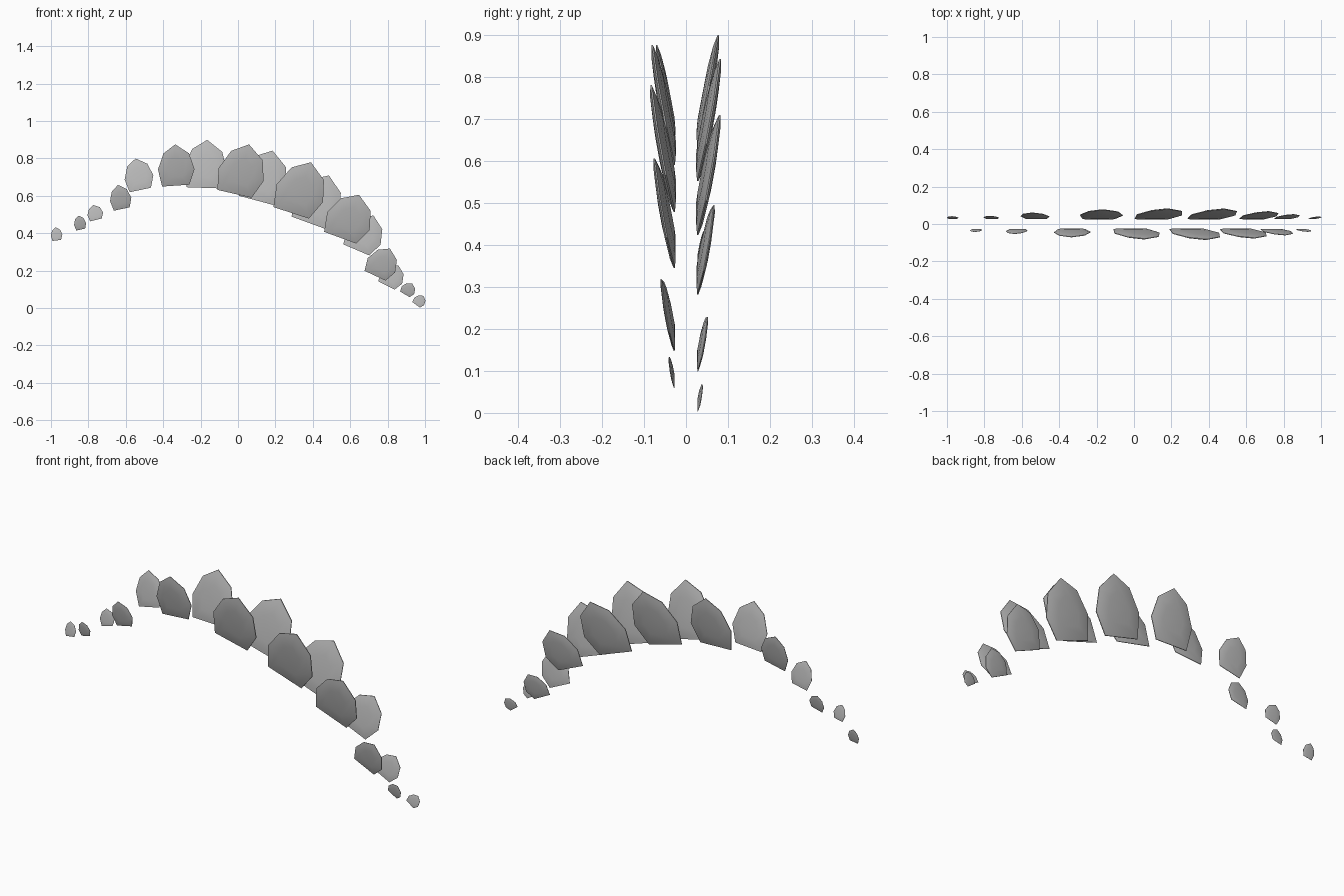
import bpy, bmesh, math
from mathutils import Matrix, Vector

cube = bpy.data.objects.get("Cube")
if cube:
    bpy.data.objects.remove(cube, do_unlink=True)

mat = bpy.data.materials.new("bone_grey")
mat.use_nodes = True
colour = (0.48, 0.48, 0.48, 1)
mat.diffuse_color = colour
bsdf = mat.node_tree.nodes["Principled BSDF"]
bsdf.inputs["Base Color"].default_value = colour
bsdf.inputs["Roughness"].default_value = 0.9

# Plate outline: unit width and height, base on the ground line
OUTLINE = [(-.39, 0), (.36, 0), (.53, .37), (.41, .76),
           (.05, 1), (-.29, .8), (-.47, .42)]
CENTRE = Vector((.03, .42))
# Rings across the thickness: outline scale, offset relative to height
RINGS = [(.5, -.042), (.82, -.028), (1, -.006), (1, .006), (.82, .028), (.5, .042)]


def make_plate(name, side, x, z, width, height, tilt):
    """Lens-shaped plate leaning outward; side is -1 at the front, 1 at the back."""
    bm = bmesh.new()
    loops = []
    for scale, offset in RINGS:
        loop = []
        for point in OUTLINE:
            p = CENTRE + (Vector(point) - CENTRE) * scale
            y = offset * height + side * .19 * p.y * height
            loop.append(bm.verts.new((p.x * width, y, p.y * height)))
        loops.append(loop)
    n = len(OUTLINE)
    for a, b in zip(loops, loops[1:]):
        for i in range(n):
            j = (i + 1) % n
            bm.faces.new((a[i], a[j], b[j], b[i]))
    bm.faces.new(loops[0])
    bm.faces.new(loops[-1])
    bmesh.ops.recalc_face_normals(bm, faces=bm.faces)
    turn = Matrix.Rotation(math.radians(-tilt), 4, 'Y')
    bm.transform(Matrix.Translation((x, side * .028, z)) @ turn)
    mesh = bpy.data.meshes.new(name)
    bm.to_mesh(mesh)
    bm.free()
    mesh.materials.append(mat)
    obj = bpy.data.objects.new(name, mesh)
    bpy.context.collection.objects.link(obj)
    bpy.ops.object.select_all(action='DESELECT')
    obj.select_set(True)
    bpy.context.view_layer.objects.active = obj
    bpy.ops.object.shade_smooth_by_angle(angle=math.radians(30))


# Base x, base z, width, height, tilt in degrees
front_row = [
    (-.84, .42, .065, .075, 12),
    (-.62, .53, .115, .13, 12),
    (-.33, .655, .195, .22, 4),
    (-.015, .61, .25, .275, -13),
    (.288, .508, .265, .29, -18),
    (.55, .375, .245, .25, -20),
    (.735, .172, .165, .165, -25),
    (.893, .073, .078, .07, -30),
]
back_row = [
    (-.968, .362, .062, .07, 8),
    (-.758, .472, .085, .08, 14),
    (-.52, .632, .155, .17, 12),
    (-.185, .643, .23, .257, -2),
    (.10, .575, .255, .28, -15),
    (.38, .455, .255, .275, -20),
    (.635, .31, .2, .205, -23),
    (.795, .12, .13, .125, -27),
    (.953, .017, .066, .062, -36),
]
for label, side, row in (("front", -1, front_row), ("back", 1, back_row)):
    for i, spec in enumerate(row, 1):
        make_plate(f"{label}_plate_{i}", side, *spec)
